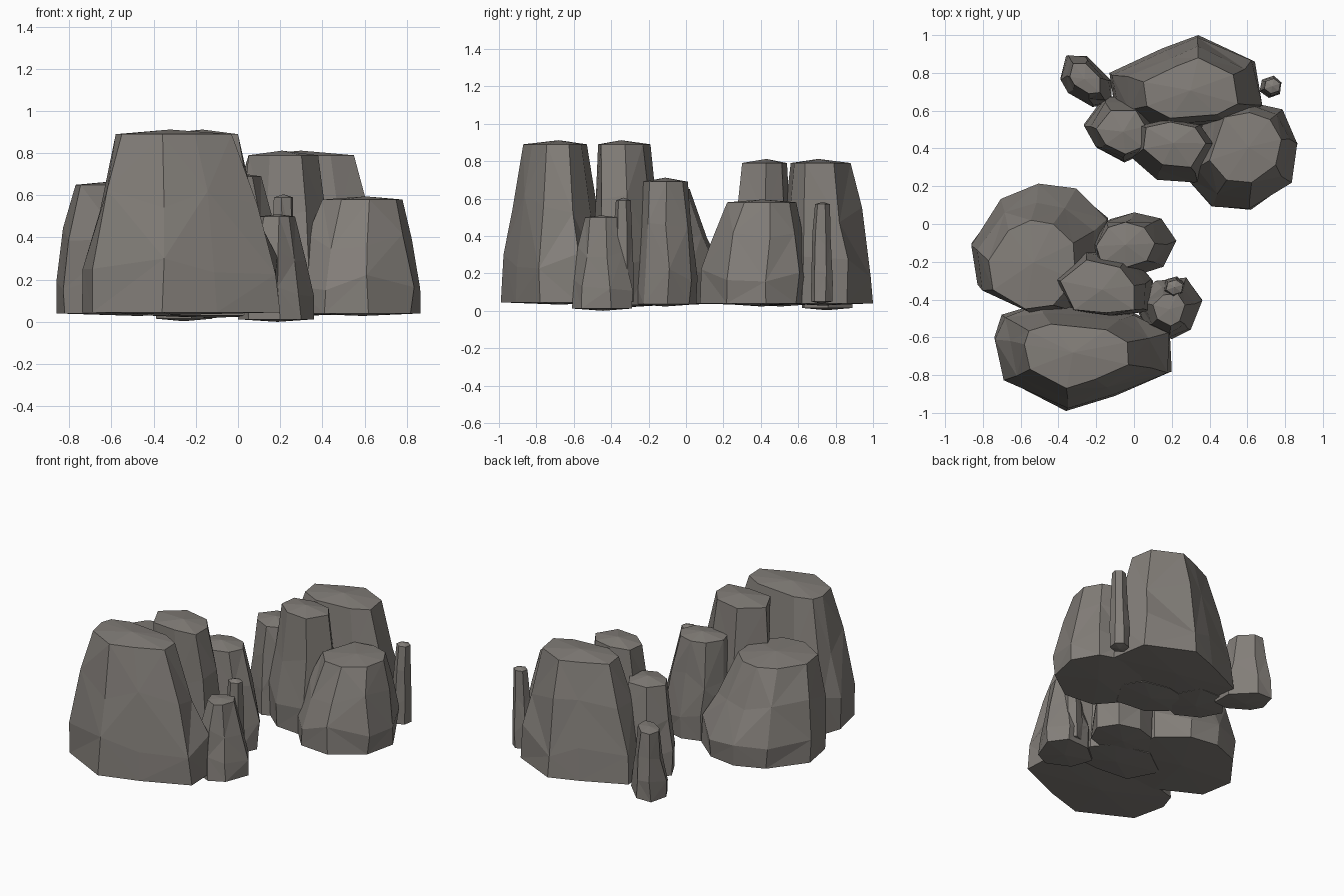
import bpy, bmesh, math, random

if "Cube" in bpy.data.objects:
    bpy.data.objects.remove(bpy.data.objects["Cube"])

random.seed(4)

stone = bpy.data.materials.new("warm_grey_stone")
stone.diffuse_color = (0.225, 0.208, 0.19, 1)
stone.use_nodes = True
stone.node_tree.nodes["Principled BSDF"].inputs["Base Color"].default_value = stone.diffuse_color


def rock(name, outline, top, z0, z1, foot=0.96, dome=0.022, rough=0.012):
    """Tapered boulder: widest outline low down, shrinking to a flat top.
    top = (x min, x max, y min, y max) of the upper rim."""
    n = len(outline)
    xs, ys = [p[0] for p in outline], [p[1] for p in outline]
    bx, by = min(xs), min(ys)
    bw, bd = max(xs) - bx, max(ys) - by
    cx, cy = sum(xs) / n, sum(ys) / n
    bm = bmesh.new()
    rings = []
    # height fraction, blend towards the rim, scale about the centre
    for f, blend, scale in ((0, 0, foot), (0.26, 0.06, 1), (0.62, 0.52, 1.01), (1, 1, 1)):
        middle = 0 < f < 1
        ring = []
        for x, y in outline:
            tx = top[0] + (x - bx) / bw * (top[1] - top[0])
            ty = top[2] + (y - by) / bd * (top[3] - top[2])
            x, y = cx + (x - cx) * scale, cy + (y - cy) * scale
            x, y = x + (tx - x) * blend, y + (ty - y) * blend
            z = z0 + (z1 - z0) * f
            if middle:
                x += random.uniform(-rough, rough)
                y += random.uniform(-rough, rough)
                z += random.uniform(-0.08, 0.08) * (z1 - z0)
            ring.append(bm.verts.new((x, y, z)))
        rings.append(ring)
    # faceted walls, with alternating diagonals
    for r, (lo, hi) in enumerate(zip(rings, rings[1:])):
        for i in range(n):
            a, b, c, d = lo[i], lo[(i + 1) % n], hi[(i + 1) % n], hi[i]
            tris = ((a, b, c), (a, c, d)) if (i + r) % 2 else ((a, b, d), (b, c, d))
            for t in tris:
                bm.faces.new(t)
    # shallow cap and underside
    for ring, z in ((rings[0], z0 - 0.012), (rings[-1], z1 + dome)):
        tip = bm.verts.new((sum(v.co.x for v in ring) / n, sum(v.co.y for v in ring) / n, z))
        for i in range(n):
            bm.faces.new((ring[i], ring[(i + 1) % n], tip))
    bmesh.ops.recalc_face_normals(bm, faces=bm.faces)
    mesh = bpy.data.meshes.new(name)
    bm.to_mesh(mesh)
    bm.free()
    mesh.materials.append(stone)
    ob = bpy.data.objects.new(name, mesh)
    bpy.context.collection.objects.link(ob)


def hexagon(x, y, r):
    return [(x + r * math.cos(math.radians(60 * i + 20)),
             y + r * math.sin(math.radians(60 * i + 20))) for i in range(6)]


# Front cluster
rock("front_large_boulder",
     [(-.74, -.6), (-.69, -.82), (-.36, -.99), (-.1, -.91), (.2, -.78),
      (.19, -.58), (0, -.47), (-.5, -.42), (-.7, -.48)],
     (-.58, -.03, -.87, -.53), .055, .9, 1.0)
rock("front_round_boulder",
     [(-.88, -.1), (-.7, .14), (-.5, .22), (-.3, .19), (-.12, .04),
      (-.1, -.25), (-.3, -.45), (-.55, -.48), (-.84, -.33)],
     (-.77, -.31, -.45, .02), .05, .66, .95)
rock("front_tall_boulder",
     [(-.43, -.27), (-.24, -.13), (0, -.18), (.1, -.3), (.1, -.46),
      (-.1, -.48), (-.33, -.46)],
     (-.39, .0, -.47, -.19), .04, .9, 1.0)
rock("front_middle_boulder",
     [(-.22, -.12), (-.13, .02), (0, .06), (.14, .02), (.22, -.1),
      (.16, -.23), (0, -.28), (-.18, -.25)],
     (-.2, .11, -.23, .01), .045, .7, .97)
rock("front_small_boulder",
     [(0, -.4), (.05, -.54), (.2, -.61), (.3, -.56), (.36, -.4),
      (.28, -.29), (.12, -.3)],
     (.1, .27, -.54, -.37), .022, .51, 1.0, .01)
rock("front_spire", hexagon(.215, -.335, .06), (.17, .26, -.375, -.295),
     .06, .6, .95, .015, .005)

# Rear cluster
rock("rear_large_boulder",
     [(-.13, .8), (.15, .93), (.34, 1), (.64, .86), (.68, .62),
      (.5, .53), (.1, .5), (-.1, .6)],
     (.05, .55, .56, .88), .05, .8, 1.0)
rock("rear_round_boulder",
     [(.25, .25), (.4, .08), (.62, .06), (.83, .21), (.88, .43),
      (.78, .6), (.6, .66), (.38, .62)],
     (.4, .78, .22, .59), .05, .59, .95, .015)
rock("rear_tall_boulder",
     [(-.02, .36), (.12, .24), (.33, .22), (.44, .4), (.36, .52),
      (.18, .56), (0, .52)],
     (.05, .38, .3, .54), .045, .8, .98)
rock("rear_middle_boulder",
     [(-.27, .53), (-.2, .4), (-.05, .32), (.08, .38), (.1, .55),
      (.03, .68), (-.16, .68)],
     (-.2, .06, .37, .6), .045, .63, .97)
rock("rear_small_boulder",
     [(-.39, .77), (-.36, .89), (-.25, .89), (-.12, .76), (-.12, .63),
      (-.22, .62), (-.35, .7)],
     (-.34, -.18, .69, .85), .025, .46, 1.0, .01)
rock("rear_spire", hexagon(.725, .725, .062), (.69, .775, .69, .77),
     .06, .58, .95, .012, .005)

# Stand the lowest underside on the ground
low = min(v.co.z for o in bpy.data.objects for v in o.data.vertices)
for o in bpy.data.objects:
    o.location.z -= low
